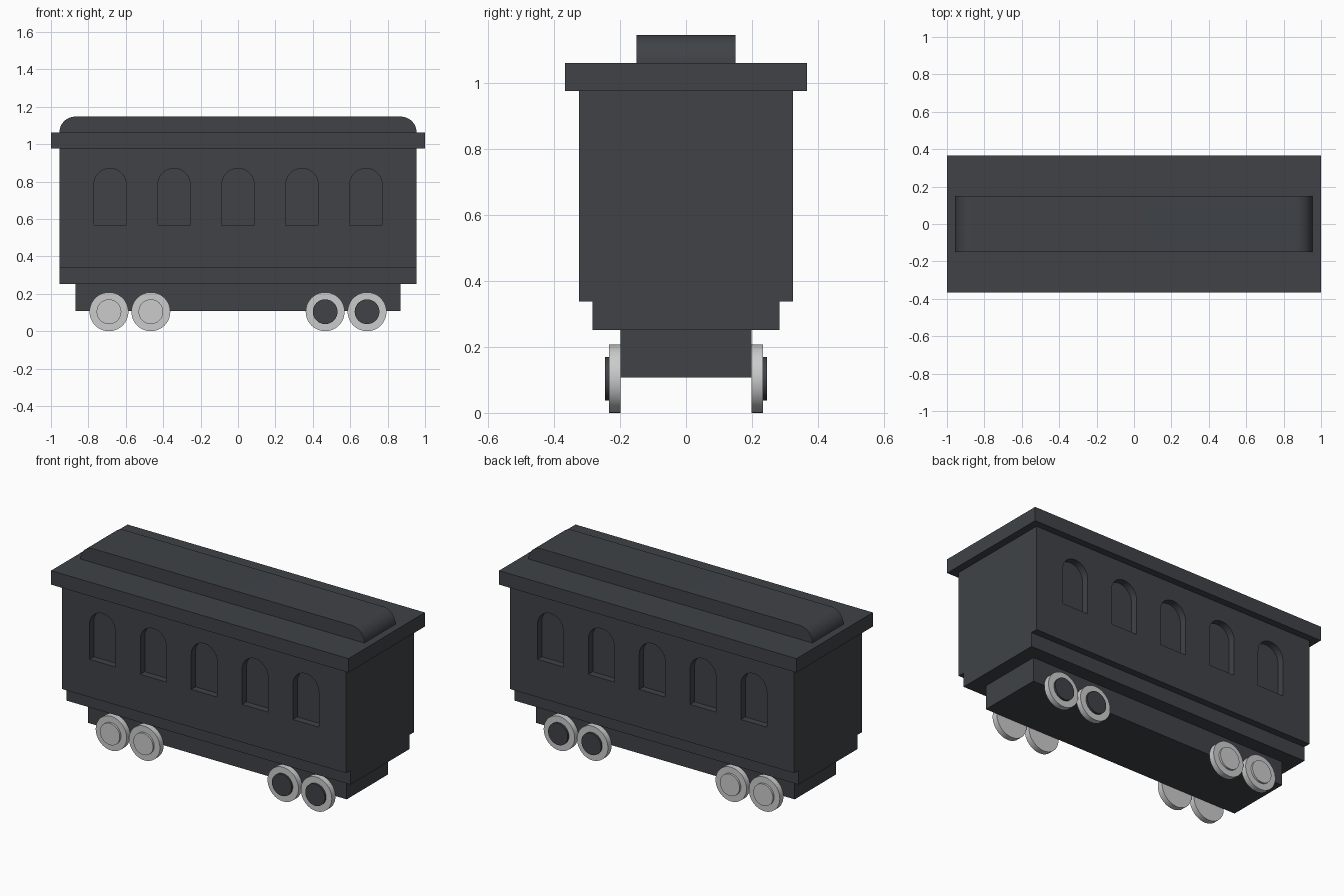
import bpy, bmesh, math
from mathutils import Matrix

if "Cube" in bpy.data.objects:
    bpy.data.objects.remove(bpy.data.objects["Cube"])

dark = bpy.data.materials.new("dark_paint")
dark.diffuse_color = (0.05, 0.055, 0.063, 1)
dark.use_nodes = True
dark.node_tree.nodes["Principled BSDF"].inputs["Base Color"].default_value = dark.diffuse_color


def add_object(name, bm, mat=None, smooth=False):
    bmesh.ops.recalc_face_normals(bm, faces=bm.faces)
    me = bpy.data.meshes.new(name)
    bm.to_mesh(me)
    bm.free()
    ob = bpy.data.objects.new(name, me)
    bpy.context.collection.objects.link(ob)
    if mat:
        me.materials.append(mat)
    if smooth:
        bpy.ops.object.select_all(action='DESELECT')
        ob.select_set(True)
        bpy.context.view_layer.objects.active = ob
        bpy.ops.object.shade_smooth_by_angle(angle=math.radians(35))
    return ob


def box(name, hx, hy, z0, z1):
    bm = bmesh.new()
    bmesh.ops.create_cube(bm, size=1, matrix=Matrix.Translation((0, 0, (z0 + z1) / 2))
                          @ Matrix.Diagonal((2 * hx, 2 * hy, z1 - z0, 1)))
    return add_object(name, bm, dark)


def prism(bm, profile, y0, y1):
    """Extrude an (x, z) outline along y."""
    face = bm.faces.new([bm.verts.new((x, y0, z)) for x, z in profile])
    new = bmesh.ops.extrude_face_region(bm, geom=[face])["geom"]
    bmesh.ops.translate(bm, vec=(0, y1 - y0, 0),
                        verts=[v for v in new if isinstance(v, bmesh.types.BMVert)])


def arc(cx, cz, r, a0, a1, n):
    angles = [math.radians(a0 + (a1 - a0) * i / n) for i in range(n + 1)]
    return [(cx + r * math.cos(a), cz + r * math.sin(a)) for a in angles]


def disc(name, x, z, r, y0, y1, mat):
    bm = bmesh.new()
    prism(bm, arc(x, z, r, 0, 360 - 7.5, 47), y0, y1)
    return add_object(name, bm, mat, True)


# Stepped underframe, body and roof slab
box("chassis", 0.87, 0.198, 0.107, 0.252)
box("sill", 0.955, 0.283, 0.252, 0.338)
body = box("body", 0.955, 0.325, 0.338, 0.977)
box("roof", 1.0, 0.367, 0.977, 1.062)

# Raised roof deck with rounded ends
bm = bmesh.new()
prism(bm, arc(0.87, 1.062, 0.085, 0, 90, 12) + arc(-0.87, 1.062, 0.085, 90, 180, 12), -0.15, 0.15)
add_object("roof_deck", bm, dark, True)

# Arched window recesses on both sides
bm = bmesh.new()
for i in range(-2, 3):
    x = i * 0.342
    outline = [(x - 0.087, 0.568), (x + 0.087, 0.568)] + arc(x, 0.783, 0.087, 0, 180, 20)
    for s in (-1, 1):
        prism(bm, outline, s * 0.283, s * 0.42)
cutter = add_object("window_cutter", bm, dark)
cutter.hide_render = True
mod = body.modifiers.new("windows", 'BOOLEAN')
mod.operation, mod.solver, mod.object = 'DIFFERENCE', 'EXACT', cutter
bpy.context.view_layer.objects.active = body
bpy.ops.object.modifier_apply(modifier=mod.name)
bpy.data.objects.remove(cutter)
bpy.ops.object.select_all(action='DESELECT')
body.select_set(True)
bpy.ops.object.shade_smooth_by_angle(angle=math.radians(35))

# Wheels with raised hubs; dark hubs on the +x end
for s in (-1, 1):
    for x in (-0.69, -0.466, 0.466, 0.69):
        disc("wheel", x, 0.104, 0.104, s * 0.198, s * 0.233, None)
        disc("hub", x, 0.104, 0.066, s * 0.225, s * 0.245, dark if x > 0 else None)
